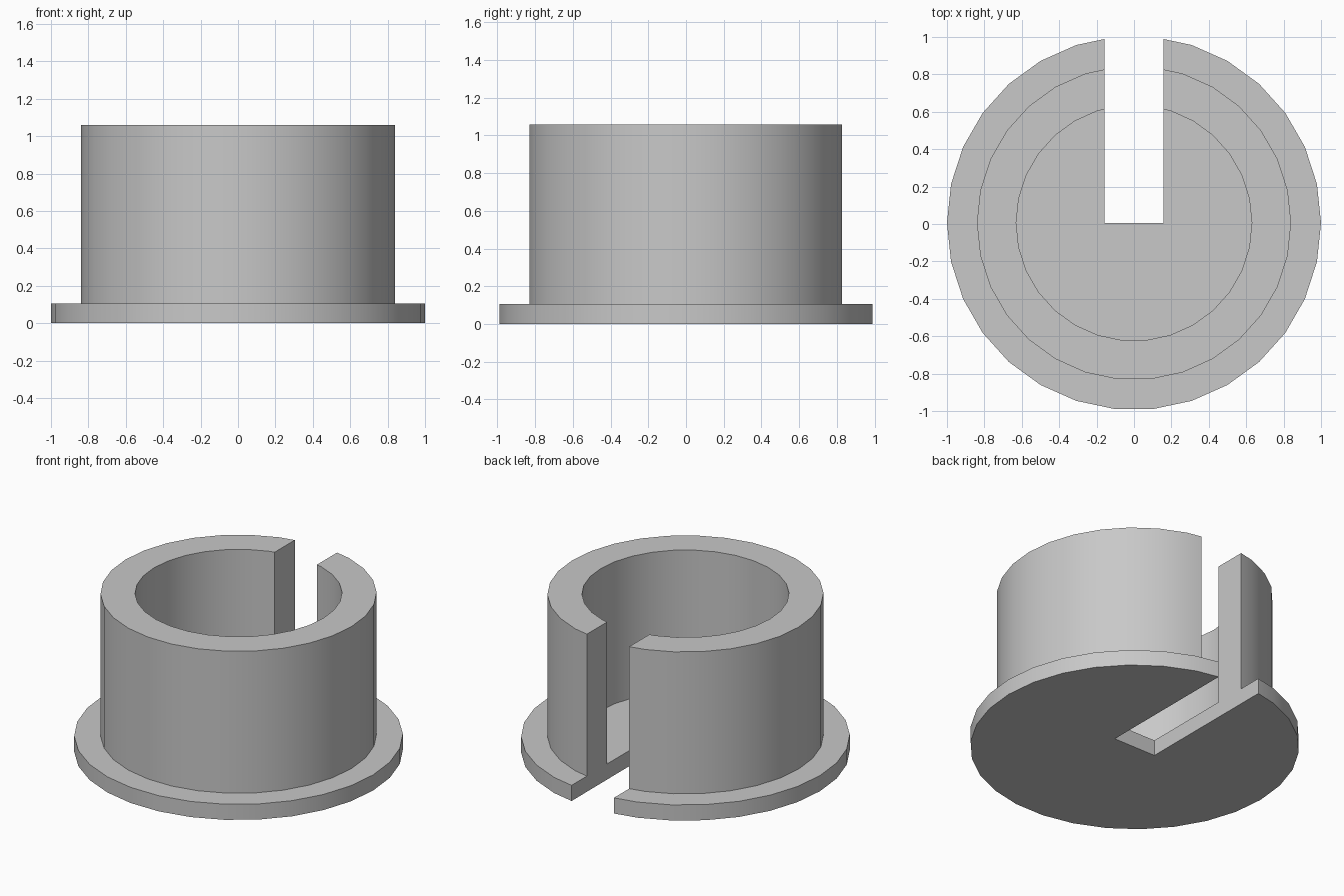
import bpy
import bmesh
import math

SIDES = 30
SHIFT_Y = 0.0057      # keeps the slotted body centred front to back
FLANGE_R, WALL_R, BORE_R = 1.0, 0.84, 0.63
FLANGE_H, TOTAL_H = 0.105, 1.058
SLOT_HALF = 0.157

cube = bpy.data.objects.get("Cube")
if cube:
    bpy.data.objects.remove(cube, do_unlink=True)

grey = bpy.data.materials.new("plain grey")
grey.use_nodes = True
colour = (0.58, 0.58, 0.58, 1)
grey.diffuse_color = colour
grey.node_tree.nodes["Principled BSDF"].inputs["Base Color"].default_value = colour


def add_object(name, bm):
    bmesh.ops.recalc_face_normals(bm, faces=bm.faces)
    mesh = bpy.data.meshes.new(name)
    bm.to_mesh(mesh)
    bm.free()
    obj = bpy.data.objects.new(name, mesh)
    bpy.context.collection.objects.link(obj)
    mesh.materials.append(grey)
    return obj


# Flanged cup: rings joined from the underside, over the rim, down to the floor
profile = [(FLANGE_R, 0), (FLANGE_R, FLANGE_H), (WALL_R, FLANGE_H),
           (WALL_R, TOTAL_H), (BORE_R, TOTAL_H), (BORE_R, FLANGE_H)]
bm = bmesh.new()
rings = []
for r, z in profile:
    angles = [2 * math.pi * i / SIDES for i in range(SIDES)]
    rings.append([bm.verts.new((r * math.cos(a), r * math.sin(a) + SHIFT_Y, z))
                  for a in angles])
for low, high in zip(rings, rings[1:]):
    for i in range(SIDES):
        j = (i + 1) % SIDES
        bm.faces.new((low[i], low[j], high[j], high[i]))
bm.faces.new(rings[0])
bm.faces.new(rings[-1])
body = add_object("flanged_bushing", bm)

# Slot cutter: from the centre out through the back
bm = bmesh.new()
bmesh.ops.create_cube(bm, size=1)
bmesh.ops.scale(bm, vec=(2 * SLOT_HALF, 1.5, 2), verts=bm.verts)
bmesh.ops.translate(bm, vec=(0, 0.75 + SHIFT_Y, 0.5), verts=bm.verts)
cutter = add_object("slot_cutter", bm)
cutter.hide_render = True

slot = body.modifiers.new("slot", 'BOOLEAN')
slot.operation = 'DIFFERENCE'
slot.solver = 'EXACT'
slot.object = cutter

bpy.ops.object.select_all(action='DESELECT')
bpy.context.view_layer.objects.active = body
body.select_set(True)
bpy.ops.object.modifier_apply(modifier=slot.name)
bpy.data.objects.remove(cutter, do_unlink=True)

# Smooth round walls, crisp rims and slot edges
bpy.ops.object.shade_smooth_by_angle(angle=math.radians(30))
